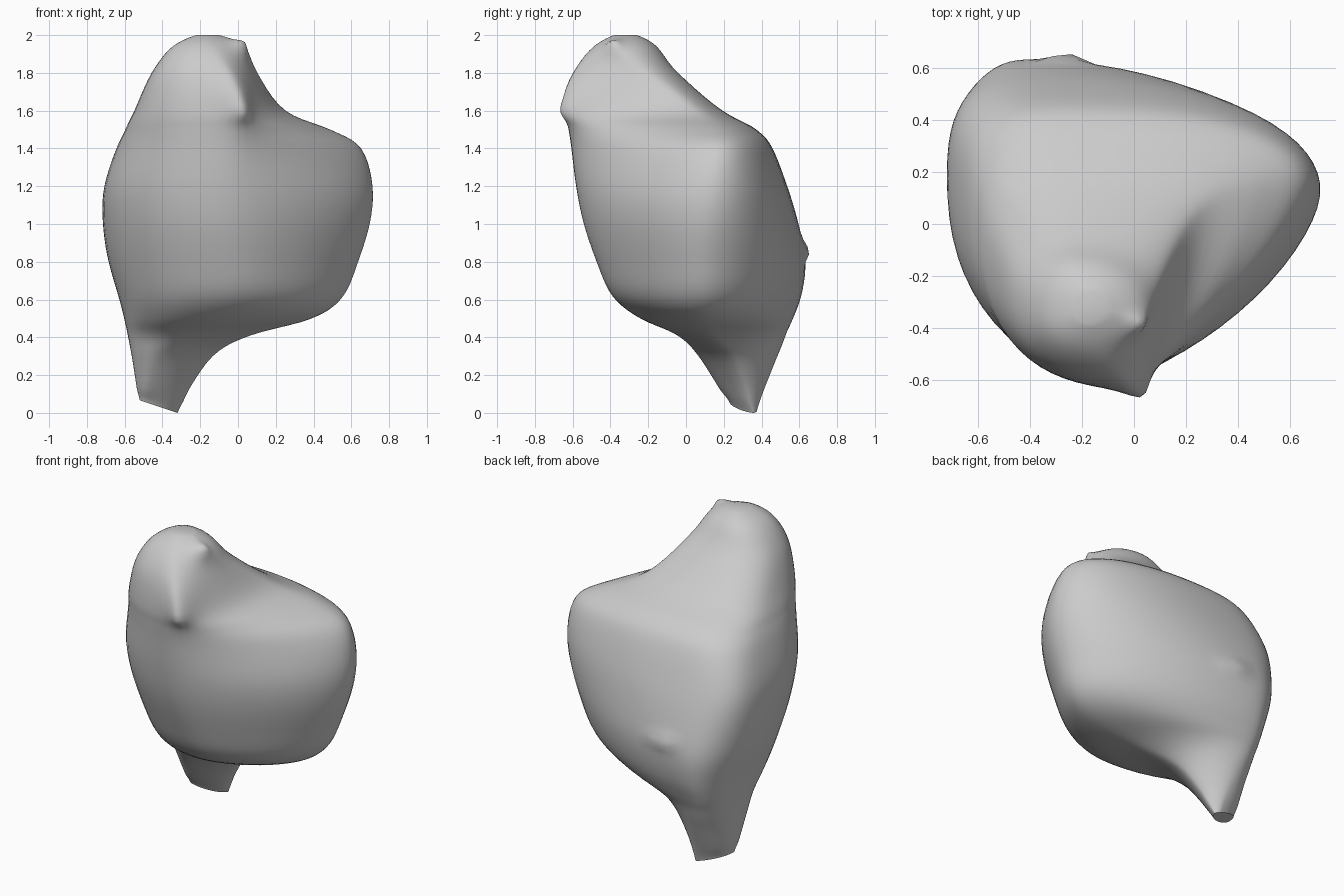
import bpy, bmesh, math
from mathutils import Vector

cube = bpy.data.objects.get("Cube")
if cube:
    bpy.data.objects.remove(cube)

# Cross-sections: z, right x, its y, left x, its y, front y, its x, back y, its x
SECTIONS = [
    (.03, -.52, .25, -.32, .36, .23, -.49, .375, -.35),
    (.1, -.53, .25, -.28, .33, .2, -.48, .4, -.36),
    (.3, -.565, .24, -.13, .25, .06, -.43, .49, -.4),
    (.41, -.585, .23, .06, .14, -.04, -.3, .53, -.42),
    (.5, -.605, .22, .41, .1, -.25, -.1, .57, -.43),
    (.62, -.635, .21, .57, .1, -.4, -.02, .615, -.42),
    (.8, -.69, .21, .645, .1, -.48, -.03, .64, -.4),
    (1., -.72, .17, .71, .11, -.55, -.05, .6, -.33),
    (1.2, -.715, .1, .725, .13, -.59, -.05, .54, -.22),
    (1.4, -.645, .03, .665, .16, -.615, -.04, .46, -.15),
    (1.5, -.6, -.06, .5, .15, -.627, -.02, .38, -.15),
    (1.6, -.555, -.16, .25, .06, -.637, 0, .2, -.18),
    (1.8, -.46, -.29, .1, -.22, -.6, -.06, -.05, -.2),
    (1.94, -.35, -.33, .04, -.36, -.49, -.15, -.15, -.2),
    (2., -.22, -.33, -.1, -.33, -.38, -.17, -.26, -.17),
]
SIDES, STEPS = 64, 5


def blend(a, b, c, d, t):
    """Smooth interpolation from b to c."""
    return b + .5 * t * (c - a + t * (2*a - 5*b + 4*c - d + t * (3*(b - c) + d - a)))


def bell(distance, width):
    return math.exp(-(distance / width) ** 2)


def ring(s):
    """Closed outline through the four extreme points of one section."""
    z, x0, y0, x1, y1, fy, fx, by, bx = s
    # Roundness of each quarter, by (is left, is back)
    fullness = {
        (True, False): 1.52 - .2 * bell(z - 1.42, .2) + .12 * bell(z - .52, .1),
        (True, True): 1.5 + .5 * min(z, 1.2),
        (False, True): 2.2 + 1.5 * bell(z - 1.28, .3),
        (False, False): 2.1 + .3 * bell(z - 1.7, .3),
    }
    points = []
    for i in range(SIDES):
        a = math.tau * (i + .5) / SIDES
        c, n = math.cos(a), math.sin(a)
        px, py = (bx, by) if n > 0 else (fx, fy)
        qx, qy = (x1, y1) if c > 0 else (x0, y0)
        e = 2 / fullness[c > 0, n > 0]
        points.append(Vector((px + (qx - px) * abs(c) ** e,
                              qy + (py - qy) * abs(n) ** e, z)))
    return points


# Loft the body through resampled sections
rows = []
last = len(SECTIONS) - 1
for k in range(last):
    quad = [SECTIONS[min(max(k + j, 0), last)] for j in (-1, 0, 1, 2)]
    for j in range(STEPS):
        rows.append([blend(*vals, j / STEPS) for vals in zip(*quad)])
rows.append(SECTIONS[-1])

bm = bmesh.new()
loops = [[bm.verts.new(p) for p in ring(r)] for r in rows]
for low, high in zip(loops, loops[1:]):
    for i in range(SIDES):
        j = (i + 1) % SIDES
        bm.faces.new((low[i], low[j], high[j], high[i]))
bm.faces.new(loops[0][::-1])
bm.faces.new(loops[-1])

# Soften the creases where the outlines meet
inner = [v for l in loops[1:-1] for v in l]
for _ in range(8):
    bmesh.ops.smooth_vert(bm, verts=inner, factor=.5, use_axis_x=True, use_axis_y=True)

# Slanted end of the tail
for v in bm.verts:
    if v.co.z < .12:
        v.co.z += (.12 - v.co.z) / .09 * (-.03 - .33 * (v.co.x + .32))

# Nub on the back, ridge and sharp tip on the front, corner on the crown
for spot, push, size in (
        (Vector((-.27, .63, .86)), Vector((0, .06, 0)), .045),
        (Vector((.04, -.62, 1.69)), Vector((.01, -.04, 0)), .12),
        (Vector((.04, -.65, 1.6)), Vector((.01, -.035, -.01)), .06),
        (Vector((.03, -.4, 1.95)), Vector((.02, 0, .03)), .05)):
    for v in bm.verts:
        v.co += push * bell((v.co - spot).length, size)

bmesh.ops.recalc_face_normals(bm, faces=bm.faces)
mesh = bpy.data.meshes.new("body")
bm.to_mesh(mesh)
bm.free()
body = bpy.data.objects.new("body", mesh)
bpy.context.collection.objects.link(body)

# Plain grey material
grey = bpy.data.materials.new("plain_grey")
grey.use_nodes = True
colour = (.6, .6, .6, 1)
grey.diffuse_color = colour
grey.node_tree.nodes["Principled BSDF"].inputs["Base Color"].default_value = colour
mesh.materials.append(grey)

bpy.context.view_layer.objects.active = body
body.select_set(True)
bpy.ops.object.shade_smooth_by_angle(angle=math.radians(50))
